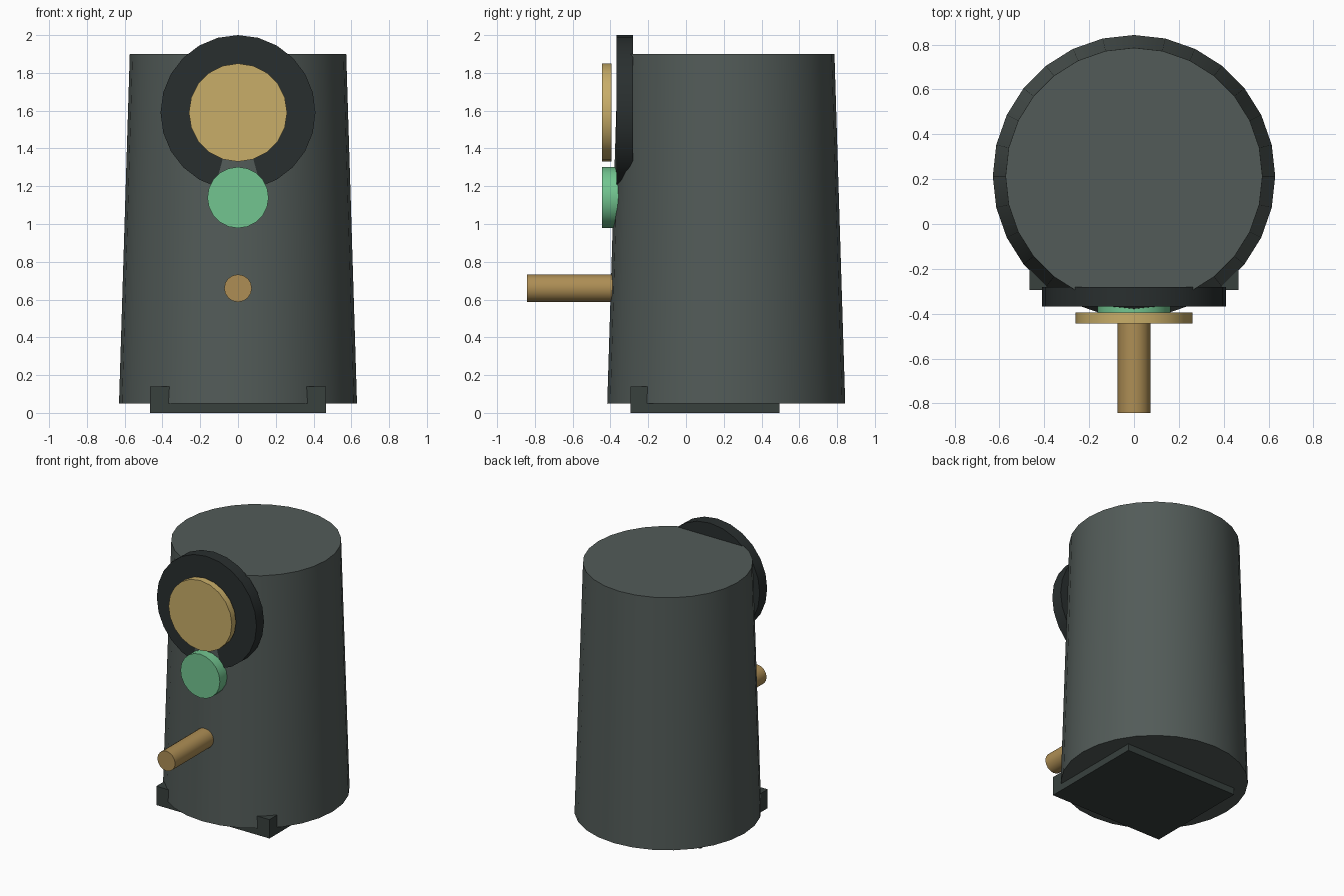
import bpy
from math import pi, radians

if "Cube" in bpy.data.objects:
    bpy.data.objects.remove(bpy.data.objects["Cube"])


def paint(obj, name, rgb):
    mat = bpy.data.materials.get(name) or bpy.data.materials.new(name)
    mat.diffuse_color = (*rgb, 1)
    mat.use_nodes = True
    mat.node_tree.nodes["Principled BSDF"].inputs["Base Color"].default_value = mat.diffuse_color
    obj.data.materials.append(mat)


def smooth(obj):
    bpy.context.view_layer.objects.active = obj
    obj.select_set(True)
    bpy.ops.object.shade_smooth_by_angle(angle=radians(35))


def front_disc(name, z, radius, y_front, y_back, sides, mat, rgb):
    """Cylinder whose axis runs along y."""
    bpy.ops.mesh.primitive_cylinder_add(
        vertices=sides, radius=radius, depth=y_back - y_front,
        location=(0, (y_front + y_back) / 2, z), rotation=(pi / 2, 0, 0))
    obj = bpy.context.object
    obj.name = name
    paint(obj, mat, rgb)
    smooth(obj)
    return obj


# Tapered main body
bpy.ops.mesh.primitive_cone_add(vertices=28, radius1=0.63, radius2=0.573,
                                depth=1.85, location=(0, 0.213, 0.975))
body = bpy.context.object
body.name = "body"
paint(body, "slate", (0.085, 0.105, 0.098))
smooth(body)

# Square foot block, partly sunk into the body
bpy.ops.mesh.primitive_cube_add(size=1, location=(0, 0.1, 0.07))
base = bpy.context.object
base.name = "base"
base.scale = (0.93, 0.79, 0.14)
paint(base, "dark_slate", (0.04, 0.052, 0.048))

# Front fittings: large ring plate, dial, button and peg
front_disc("back_plate", 1.59, 0.41, -0.368, -0.28, 24,
           "charcoal", (0.022, 0.028, 0.028))
front_disc("dial", 1.59, 0.26, -0.444, -0.394, 20,
           "gold", (0.58, 0.42, 0.14))
front_disc("button", 1.14, 0.162, -0.444, -0.354, 20,
           "green", (0.17, 0.56, 0.28))
front_disc("peg", 0.66, 0.073, -0.842, -0.34, 16,
           "bronze", (0.42, 0.27, 0.09))
